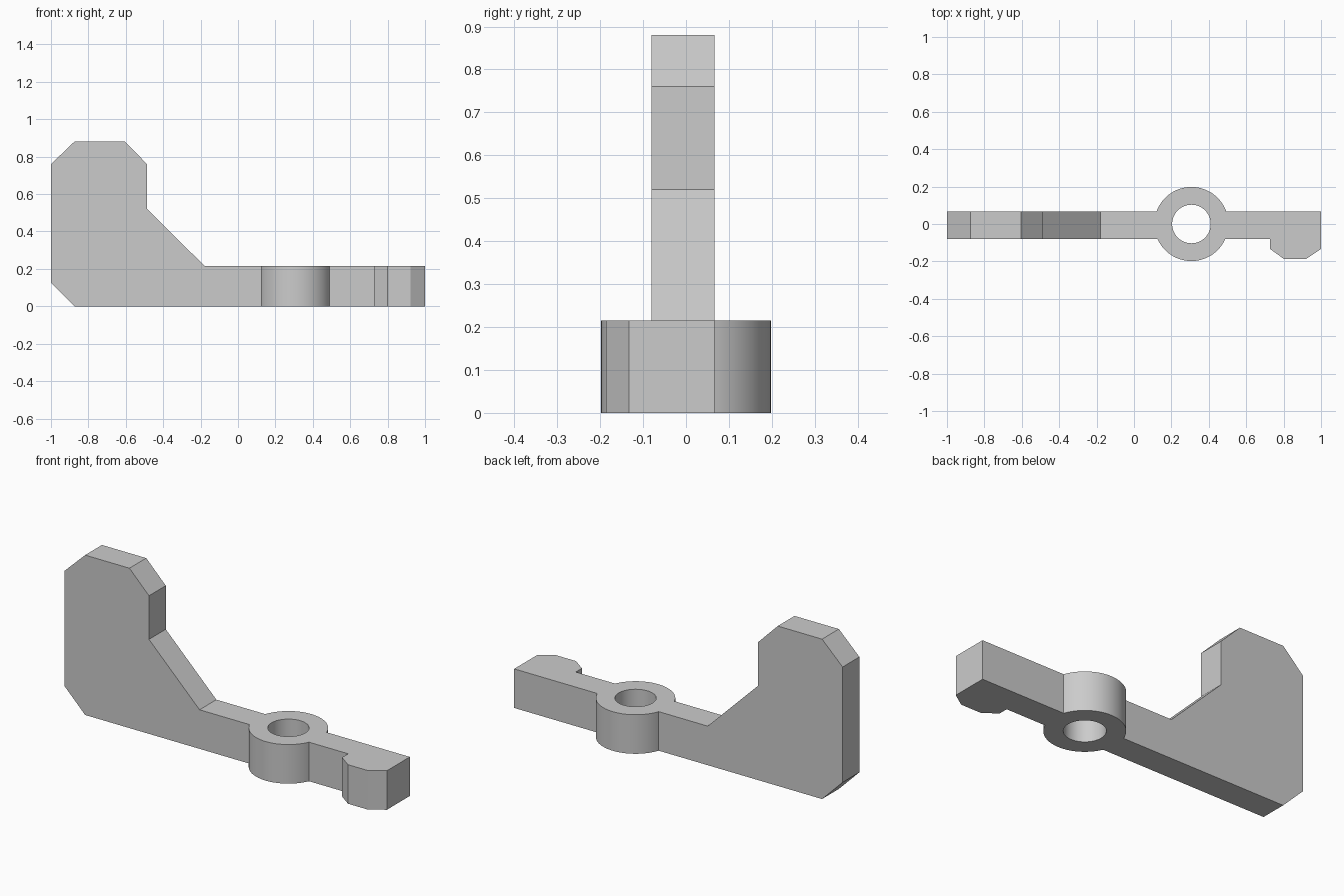
import bpy, bmesh, math
from mathutils import Vector

if "Cube" in bpy.data.objects:
    bpy.data.objects.remove(bpy.data.objects["Cube"], do_unlink=True)

grey = bpy.data.materials.new("plain grey")
grey.use_nodes = True
colour = (0.6, 0.6, 0.6, 1)
grey.diffuse_color = colour
grey.node_tree.nodes["Principled BSDF"].inputs["Base Color"].default_value = colour

BACK, FRONT = 0.066, -0.08
HEIGHT = 0.215
HUB_X = 0.307


def prism(name, points, direction):
    """Extrude a closed outline along a direction into a solid."""
    bm = bmesh.new()
    face = bm.faces.new([bm.verts.new(p) for p in points])
    extruded = bmesh.ops.extrude_face_region(bm, geom=[face])["geom"]
    verts = [g for g in extruded if isinstance(g, bmesh.types.BMVert)]
    bmesh.ops.translate(bm, verts=verts, vec=Vector(direction))
    bmesh.ops.recalc_face_normals(bm, faces=bm.faces)
    mesh = bpy.data.meshes.new(name)
    bm.to_mesh(mesh)
    bm.free()
    mesh.materials.append(grey)
    obj = bpy.data.objects.new(name, mesh)
    bpy.context.collection.objects.link(obj)
    return obj


def disc(name, radius, z, height, sides=96):
    steps = [2 * math.pi * i / sides for i in range(sides)]
    outline = [(HUB_X + radius * math.cos(a), radius * math.sin(a), z) for a in steps]
    return prism(name, outline, (0, 0, height))


def combine(target, tool, operation):
    """Apply a boolean and remove the tool."""
    bpy.ops.object.select_all(action="DESELECT")
    bpy.context.view_layer.objects.active = target
    target.select_set(True)
    mod = target.modifiers.new(operation, "BOOLEAN")
    mod.operation, mod.object, mod.solver = operation, tool, "EXACT"
    bpy.ops.object.modifier_apply(modifier=mod.name)
    bpy.data.objects.remove(tool, do_unlink=True)


# Upright plate with chamfered corners, sloping into the long arm
side = [(-1, 0.125), (-0.875, 0), (1, 0), (1, HEIGHT), (-0.178, HEIGHT),
        (-0.486, 0.52), (-0.486, 0.76), (-0.605, 0.88), (-0.875, 0.88), (-1, 0.76)]
lever = prism("lever_arm", [(x, FRONT, z) for x, z in side], (0, BACK - FRONT, 0))

# Chamfered hook on the front of the arm's tip
plan = [(0.727, 0), (0.727, -0.133), (0.8, -0.186), (0.922, -0.186), (1, -0.133), (1, 0)]
hook = prism("tip_hook", [(x, y, 0) for x, y in plan], (0, 0, HEIGHT))
combine(lever, hook, "UNION")

# Round pivot hub with its through hole
combine(lever, disc("pivot_hub", 0.198, 0, HEIGHT), "UNION")
combine(lever, disc("pivot_hole", 0.103, -0.1, HEIGHT + 0.2), "DIFFERENCE")

bpy.ops.object.shade_smooth_by_angle(angle=math.radians(20))
